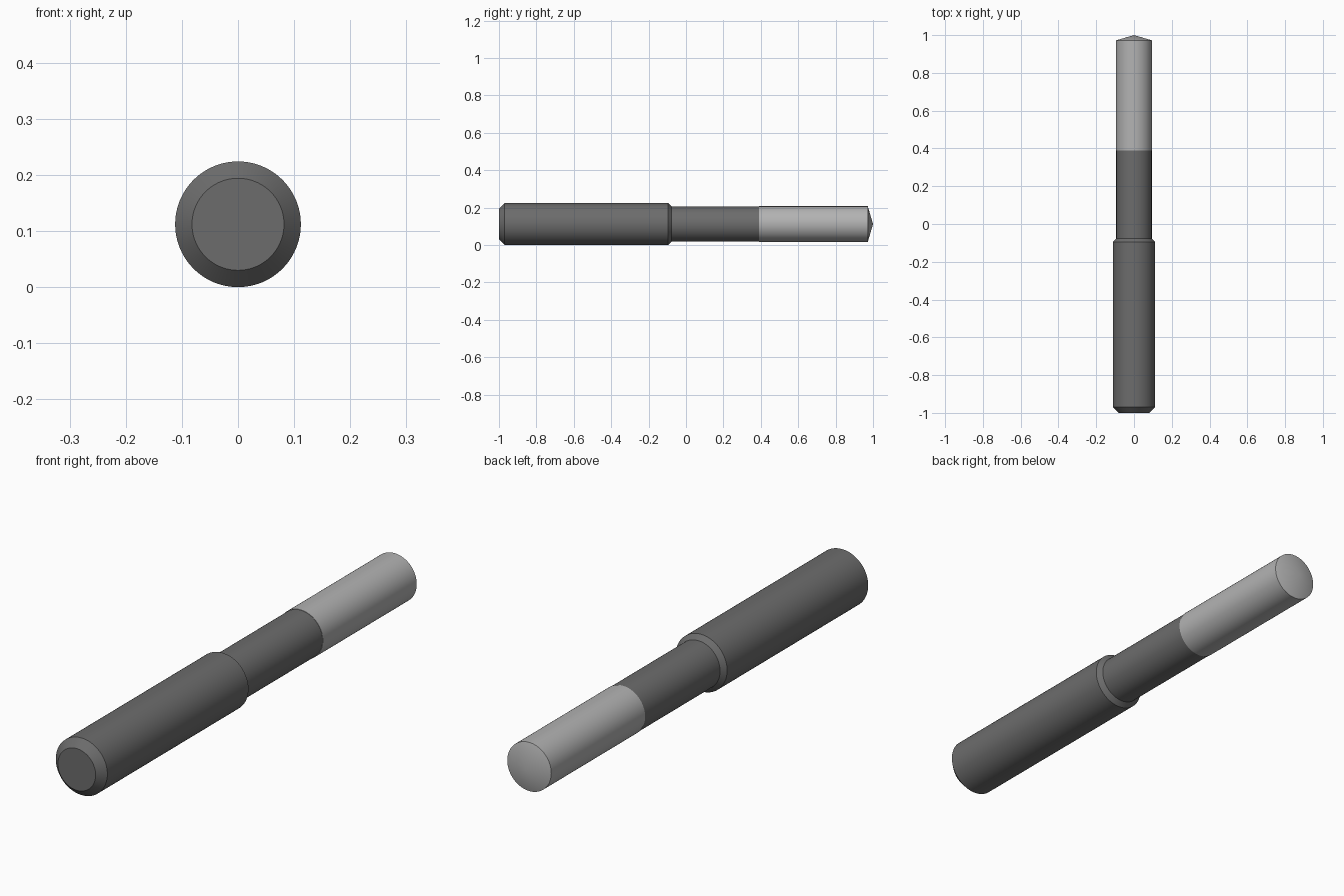
import bpy, bmesh, math

if "Cube" in bpy.data.objects:
    bpy.data.objects.remove(bpy.data.objects["Cube"])

SIDES = 96
AXIS_Z = 0.112


def material(name, grey):
    m = bpy.data.materials.new(name)
    m.diffuse_color = (grey, grey, grey, 1)
    m.use_nodes = True
    m.node_tree.nodes["Principled BSDF"].inputs["Base Color"].default_value = m.diffuse_color
    return m


def lathe(name, profile, mat):
    """Revolve (y, radius) points around the tool axis; radius 0 makes a pole."""
    bm = bmesh.new()
    rings = []
    for y, r in profile:
        if r == 0:
            rings.append([bm.verts.new((0, y, AXIS_Z))])
        else:
            angles = [2 * math.pi * i / SIDES for i in range(SIDES)]
            rings.append([bm.verts.new((r * math.cos(a), y, AXIS_Z + r * math.sin(a)))
                          for a in angles])
    for a, b in zip(rings, rings[1:]):
        for i in range(SIDES):
            j = (i + 1) % SIDES
            if len(b) == 1:
                bm.faces.new((a[i], a[j], b[0]))
            else:
                bm.faces.new((a[i], a[j], b[j], b[i]))
    for ring in (rings[0], rings[-1]):
        if len(ring) > 1:
            bm.faces.new(ring)
    bmesh.ops.recalc_face_normals(bm, faces=bm.faces)
    mesh = bpy.data.meshes.new(name)
    bm.to_mesh(mesh)
    bm.free()
    mesh.materials.append(mat)
    ob = bpy.data.objects.new(name, mesh)
    bpy.context.collection.objects.link(ob)
    bpy.ops.object.select_all(action='DESELECT')
    ob.select_set(True)
    bpy.context.view_layer.objects.active = ob
    # Keep the shallow chamfer and tip edges crisp
    bpy.ops.object.shade_smooth_by_angle(angle=math.radians(30))
    return ob


dark = material("dark_steel", 0.15)
light = material("light_steel", 0.45)

# Thick shank with chamfered end, shoulder and narrower neck
lathe("shank_and_neck", [(-1.0, 0.082), (-0.97, 0.112), (-0.095, 0.112),
                         (-0.077, 0.094), (0.39, 0.094)], dark)

# Bright cutting section with shallow conical point
lathe("cutting_section", [(0.39, 0.0955), (0.972, 0.0955), (1.0, 0.0)], light)
